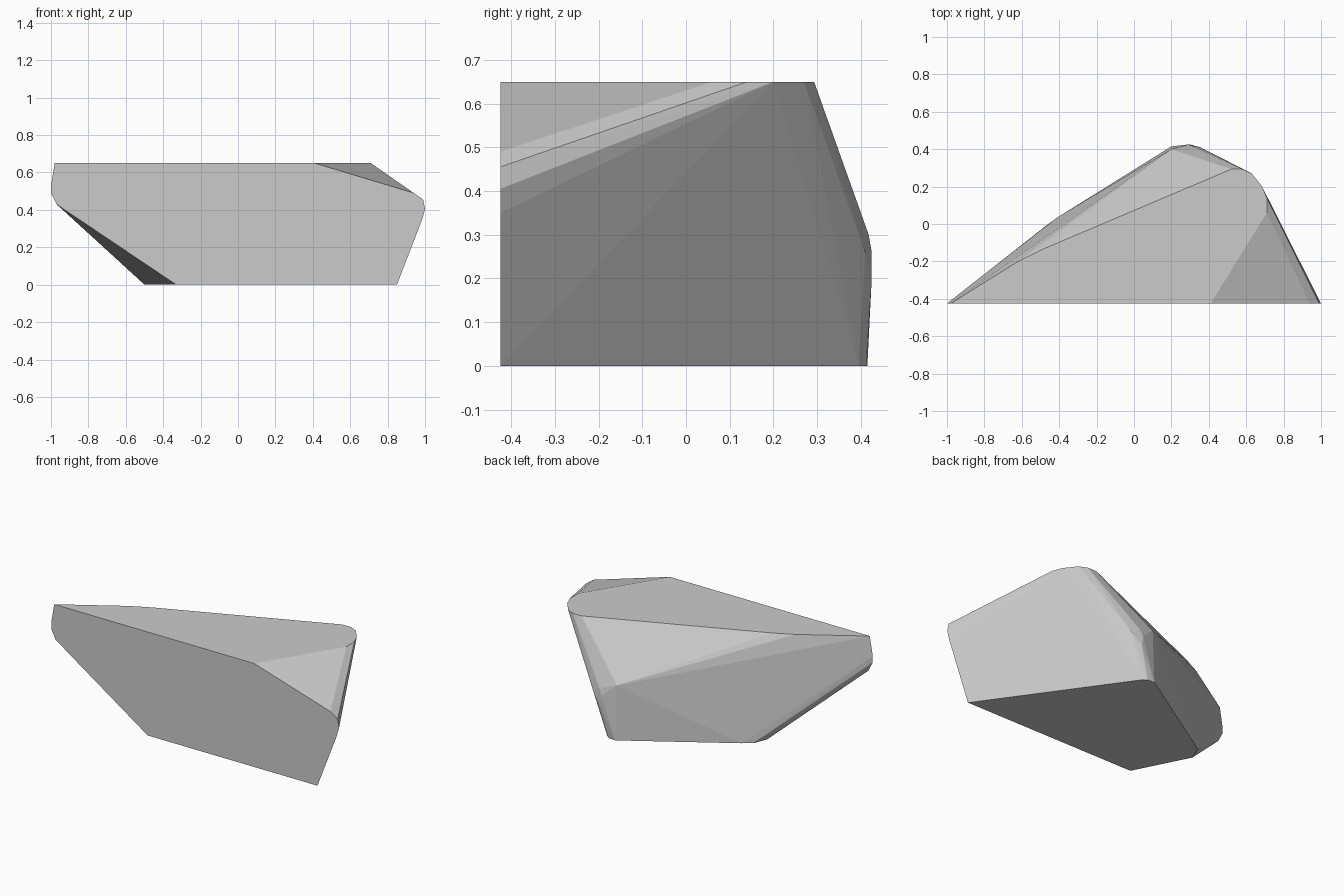
import bpy, bmesh, math

if "Cube" in bpy.data.objects:
    bpy.data.objects.remove(bpy.data.objects["Cube"])

HEIGHT, HALF_DEPTH = 0.65, 0.425

# Front face outline (x, z), top face and base outlines (x, y)
front = [(-0.98, 0.65), (-1, 0.53), (-1, 0.49), (-0.97, 0.43), (-0.33, 0), (0.85, 0),
         (0.985, 0.35), (1, 0.405), (0.99, 0.455), (0.94, 0.49), (0.41, 0.65)]
top = [(0.71, 0.06), (0.71, 0.14), (0.685, 0.2), (0.63, 0.27), (0.58, 0.293),
       (0.52, 0.293), (-0.5, -0.14), (-0.62, -0.2)]
base = [(0.27, 0.395), (0.245, 0.412), (0.2, 0.415), (-0.41, 0.035),
        (-0.465, -0.005), (-0.5, -0.09)]
# Rounded back corner where the slanted sides meet
back = [(0.2, 0.4, 0.34), (0.31, 0.418, 0.3), (0.29, 0.425, 0.26),
        (0.3, 0.425, 0.2), (0.355, 0.41, 0.26)]

points = [(x, -HALF_DEPTH, z) for x, z in front]
points += [(x, y, HEIGHT) for x, y in top]
points += [(x, y, 0) for x, y in base] + back

# Faceted rock: wrap the outlines in a convex skin and merge flat areas
bm = bmesh.new()
for p in points:
    bm.verts.new(p)
hull = bmesh.ops.convex_hull(bm, input=bm.verts[:])
loose = [v for v in bm.verts if not v.link_faces]
bmesh.ops.delete(bm, geom=loose, context='VERTS')
bmesh.ops.dissolve_limit(bm, angle_limit=math.radians(1.5),
                         verts=bm.verts[:], edges=bm.edges[:])
bmesh.ops.recalc_face_normals(bm, faces=bm.faces[:])

mesh = bpy.data.meshes.new("rock")
bm.to_mesh(mesh)
bm.free()
rock = bpy.data.objects.new("rock", mesh)
bpy.context.collection.objects.link(rock)
